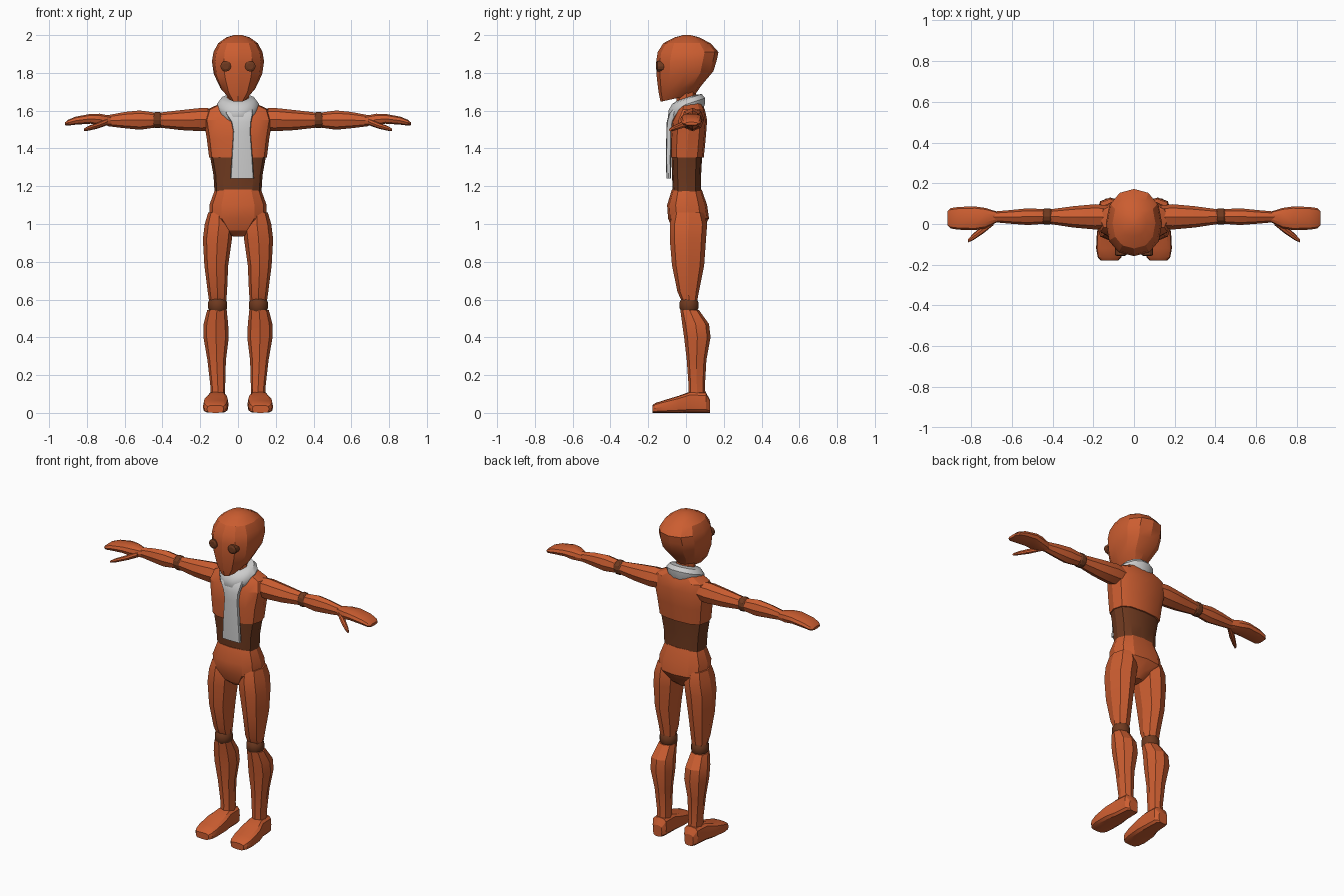
import bpy, bmesh, math

cube = bpy.data.objects.get("Cube")
if cube:
    bpy.data.objects.remove(cube, do_unlink=True)


def material(name, rgb):
    m = bpy.data.materials.new(name)
    m.use_nodes = True
    m.diffuse_color = (*rgb, 1)
    bsdf = next(n for n in m.node_tree.nodes if n.type == 'BSDF_PRINCIPLED')
    bsdf.inputs["Base Color"].default_value = (*rgb, 1)
    bsdf.inputs["Roughness"].default_value = 0.7
    return m


ORANGE = material("orange", (0.60, 0.11, 0.03))
BROWN = material("dark brown", (0.16, 0.042, 0.014))
GREY = material("light grey", (0.60, 0.60, 0.60))


def power(v, e):
    return math.copysign(abs(v) ** e, v)


def loft(name, mat, sections, axis='z', n=8, e=1.0, slope=0.0, flip=1, turn=0.0, angle=25):
    """Skin rings (t, c1, c2, r1, r2) along an axis; e < 1 squares the rings, slope tilts them."""
    bm = bmesh.new()
    rings = []
    for t, c1, c2, r1, r2 in sections:
        ring = []
        for i in range(n):
            a = 2 * math.pi * (i + turn) / n
            u = r1 * power(round(math.cos(a), 6), e)
            v = r2 * power(round(math.sin(a), 6), e)
            p = {'z': (c1 + u, c2 + v, t + slope * v),
                 'x': (t, c1 + u, c2 + v),
                 'y': (c1 + u, t, c2 + v)}[axis]
            ring.append(bm.verts.new((p[0] * flip, p[1], p[2])))
        rings.append(ring)
    for a, b in zip(rings, rings[1:]):
        for i in range(n):
            j = (i + 1) % n
            bm.faces.new((a[i], a[j], b[j], b[i]))
    bm.faces.new(rings[0])
    bm.faces.new(rings[-1])
    bmesh.ops.recalc_face_normals(bm, faces=bm.faces)
    mesh = bpy.data.meshes.new(name)
    bm.to_mesh(mesh)
    bm.free()
    mesh.materials.append(mat)
    ob = bpy.data.objects.new(name, mesh)
    bpy.context.collection.objects.link(ob)
    bpy.ops.object.select_all(action='DESELECT')
    ob.select_set(True)
    bpy.context.view_layer.objects.active = ob
    bpy.ops.object.shade_smooth_by_angle(angle=math.radians(angle))
    return ob


def span(t, rx, y0, y1, cx=0.0):
    """Upright section given by half width and front/back depth."""
    return (t, cx, (y0 + y1) / 2, rx, (y1 - y0) / 2)


def leg(t, x0, x1, y0, y1):
    return (t, (x0 + x1) / 2, (y0 + y1) / 2, (x1 - x0) / 2, (y1 - y0) / 2)


# Head: faceted helmet with a centre ridge and a chin that drops forward
loft("head", ORANGE, [
    span(1.668, 0.045, -0.135, 0.050), span(1.715, 0.092, -0.145, 0.085),
    span(1.79, 0.128, -0.155, 0.145), span(1.86, 0.138, -0.158, 0.162),
    span(1.91, 0.130, -0.150, 0.172), span(1.957, 0.105, -0.120, 0.130),
    span(1.988, 0.062, -0.060, 0.070), span(2.0, 0.02, -0.015, 0.025),
], n=12, e=0.88, slope=0.0).name = "head"
head = bpy.data.objects["head"]
for v in head.data.vertices:          # tilt the jaw line, fading out upward
    v.co.z += 0.22 * (v.co.y + 0.04) * max(0.0, min(1.0, (1.88 - v.co.z) / 0.2))

# Neck, chest, abdomen and pelvis
loft("neck", ORANGE, [span(1.60, 0.06, -0.05, 0.06), span(1.72, 0.055, -0.05, 0.05)])
loft("chest", ORANGE, [
    span(1.352, 0.153, -0.084, 0.094), span(1.45, 0.165, -0.085, 0.104),
    span(1.55, 0.182, -0.075, 0.112), span(1.605, 0.165, -0.045, 0.100),
    span(1.645, 0.080, -0.030, 0.080)], n=12, e=0.7)
loft("abdomen", BROWN, [
    span(1.165, 0.124, -0.070, 0.080), span(1.26, 0.130, -0.074, 0.080),
    span(1.365, 0.149, -0.078, 0.086)], n=12, e=0.7)
loft("pelvis", ORANGE, [
    span(0.935, 0.030, -0.035, 0.050), span(0.965, 0.080, -0.070, 0.085),
    span(1.03, 0.150, -0.095, 0.122), span(1.10, 0.152, -0.100, 0.112),
    span(1.182, 0.122, -0.075, 0.083)], n=12, e=0.8)

# Scarf: tilted collar with one end hanging down the chest
loft("scarf_collar", GREY, [
    span(1.565, 0.080, -0.085, 0.088), span(1.60, 0.108, -0.098, 0.102),
    span(1.635, 0.112, -0.094, 0.104), span(1.662, 0.092, -0.075, 0.085),
    span(1.668, 0.060, -0.050, 0.055)], n=14, slope=0.33, angle=40)
loft("scarf_tail", GREY, [
    leg(1.24, -0.040, 0.084, -0.104, -0.080), leg(1.36, -0.033, 0.076, -0.106, -0.080),
    leg(1.49, -0.025, 0.066, -0.104, -0.078), leg(1.54, -0.035, 0.070, -0.102, -0.070),
    leg(1.585, -0.065, 0.080, -0.090, -0.050), leg(1.61, -0.070, 0.080, -0.070, -0.040),
], n=12, e=0.45, angle=40)

for side, s in (("left", 1), ("right", -1)):
    # Eye: shallow disc set on the face
    loft(side + "_eye", BROWN, [
        (-0.158, 0.065, 1.835, 0.016, 0.016), (-0.152, 0.065, 1.835, 0.028, 0.028),
        (-0.110, 0.065, 1.835, 0.028, 0.028)], axis='y', n=12, flip=s)

    # Arm, stretched sideways
    loft(side + "_upper_arm", ORANGE, [
        (0.12, 0.035, 1.555, 0.055, 0.055), (0.19, 0.035, 1.553, 0.062, 0.062),
        (0.30, 0.035, 1.55, 0.052, 0.053), (0.412, 0.036, 1.55, 0.036, 0.040)],
        axis='x', flip=s)
    loft(side + "_elbow", BROWN, [
        (0.403, 0.037, 1.55, 0.034, 0.036), (0.415, 0.037, 1.55, 0.040, 0.043),
        (0.438, 0.037, 1.55, 0.040, 0.043), (0.45, 0.037, 1.55, 0.034, 0.036)],
        axis='x', n=12, flip=s)
    loft(side + "_forearm", ORANGE, [
        (0.442, 0.037, 1.55, 0.036, 0.040), (0.52, 0.036, 1.55, 0.041, 0.051),
        (0.60, 0.035, 1.55, 0.034, 0.043), (0.69, 0.035, 1.547, 0.026, 0.029)],
        axis='x', flip=s)
    loft(side + "_hand", ORANGE, [
        (0.67, 0.035, 1.546, 0.025, 0.026), (0.73, 0.029, 1.552, 0.050, 0.033),
        (0.78, 0.028, 1.557, 0.058, 0.027), (0.86, 0.028, 1.547, 0.056, 0.022),
        (0.90, 0.028, 1.536, 0.050, 0.016), (0.915, 0.028, 1.531, 0.034, 0.008)],
        axis='x', n=10, e=0.75, flip=s)
    loft(side + "_thumb", ORANGE, [
        (0.69, 0.012, 1.542, 0.018, 0.018), (0.74, -0.025, 1.522, 0.022, 0.016),
        (0.79, -0.064, 1.507, 0.016, 0.013), (0.815, -0.083, 1.499, 0.008, 0.007)],
        axis='x', flip=s)

    # Leg
    loft(side + "_thigh", ORANGE, [
        leg(0.597, 0.062, 0.154, -0.025, 0.060), leg(0.64, 0.058, 0.160, -0.045, 0.068),
        leg(0.78, 0.052, 0.178, -0.074, 0.096), leg(0.92, 0.032, 0.186, -0.086, 0.106),
        leg(1.00, 0.025, 0.176, -0.086, 0.112), leg(1.06, 0.04, 0.158, -0.070, 0.095)],
        n=8, e=0.85, flip=s)
    loft(side + "_knee", BROWN, [
        leg(0.537, 0.066, 0.150, -0.026, 0.058), leg(0.555, 0.057, 0.159, -0.036, 0.067),
        leg(0.585, 0.057, 0.159, -0.036, 0.067), leg(0.603, 0.066, 0.150, -0.026, 0.058)],
        n=14, flip=s, angle=40)
    loft(side + "_shin", ORANGE, [
        leg(0.08, 0.068, 0.146, 0.010, 0.105), leg(0.14, 0.068, 0.146, 0.014, 0.100),
        leg(0.28, 0.064, 0.162, 0.004, 0.108), leg(0.40, 0.049, 0.183, -0.010, 0.130),
        leg(0.47, 0.052, 0.182, -0.020, 0.122), leg(0.545, 0.060, 0.163, -0.030, 0.068)],
        n=8, e=0.85, flip=s)
    loft(side + "_foot", ORANGE, [
        (0.126, 0.108, 0.035, 0.030, 0.035), (0.105, 0.108, 0.055, 0.047, 0.055),
        (0.02, 0.110, 0.056, 0.053, 0.056), (-0.04, 0.116, 0.045, 0.066, 0.045),
        (-0.12, 0.120, 0.033, 0.066, 0.033), (-0.163, 0.120, 0.026, 0.058, 0.026),
        (-0.178, 0.120, 0.020, 0.044, 0.020)], axis='y', n=12, e=0.55, flip=s)
